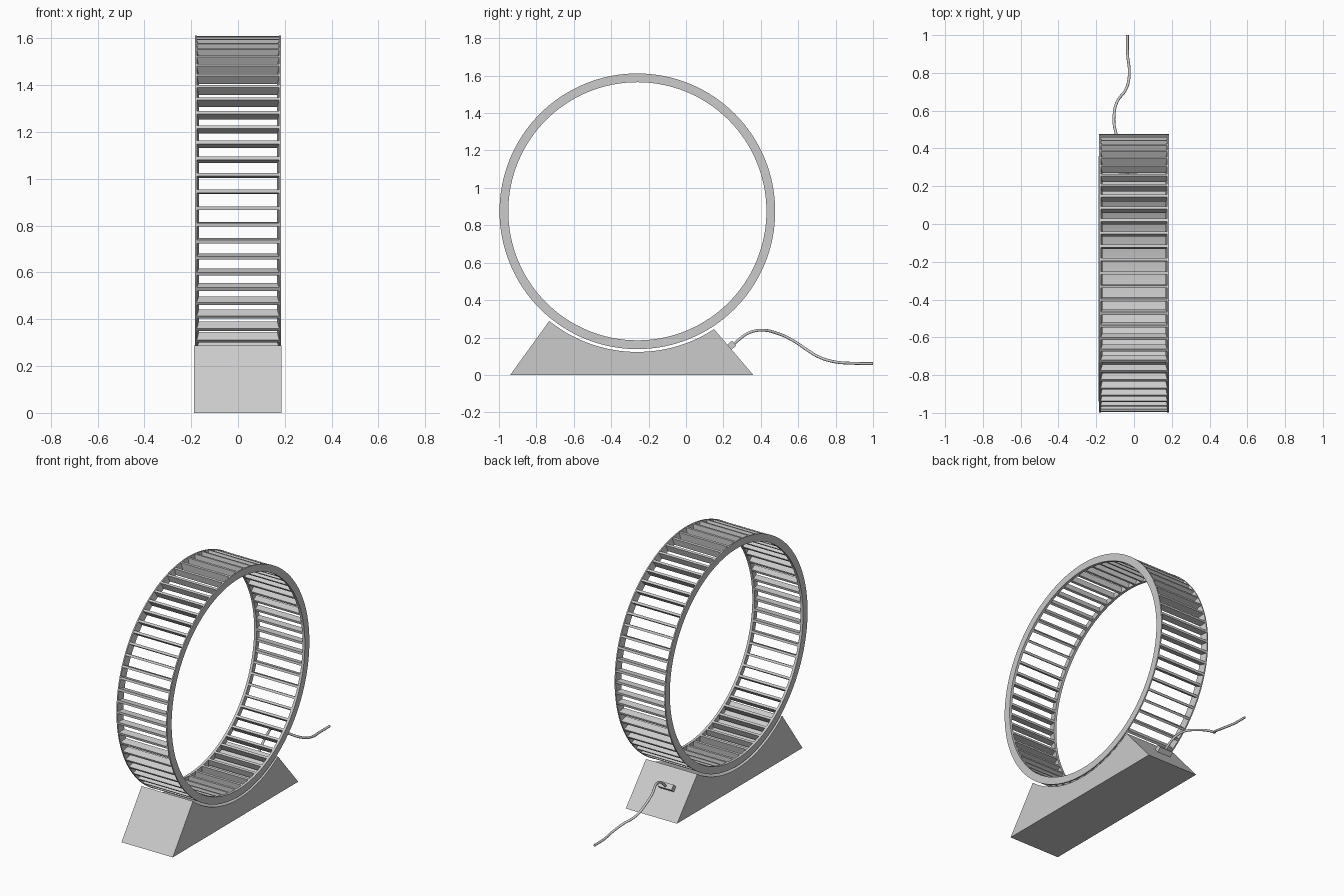
import bpy, bmesh
from math import sin, cos, atan2, pi, radians, tau
from mathutils import Matrix, Vector

if "Cube" in bpy.data.objects:
    bpy.data.objects.remove(bpy.data.objects["Cube"])

CY, CZ = -0.26, 0.875          # wheel centre in the side view
R_OUT, R_IN = 0.737, 0.69
HALF_W = 0.184
SLATS = 64


def finish(name, bm, smooth=False):
    bmesh.ops.recalc_face_normals(bm, faces=bm.faces[:])
    mesh = bpy.data.meshes.new(name)
    bm.to_mesh(mesh)
    bm.free()
    ob = bpy.data.objects.new(name, mesh)
    bpy.context.collection.objects.link(ob)
    if smooth:
        bpy.context.view_layer.objects.active = ob
        ob.select_set(True)
        bpy.ops.object.shade_smooth_by_angle(angle=radians(30))
        ob.select_set(False)
    return ob


def add_box(bm, size, matrix):
    bmesh.ops.create_cube(bm, size=1, matrix=matrix @ Matrix.Diagonal((*size, 1)))


def rim(name, side, segs=128):
    # Tapered cross-section (x, radius) turned round the wheel axis
    section = [(HALF_W, R_OUT), (HALF_W, R_IN), (HALF_W - 0.017, R_IN), (HALF_W - 0.008, R_OUT)]
    bm = bmesh.new()
    rings = []
    for i in range(segs):
        a = tau * i / segs
        rings.append([bm.verts.new((side * x, CY + r * cos(a), CZ + r * sin(a))) for x, r in section])
    for i in range(segs):
        a, b = rings[i], rings[(i + 1) % segs]
        for j in range(4):
            k = (j + 1) % 4
            bm.faces.new((a[j], a[k], b[k], b[j]))
    finish(name, bm, True)


# Wheel rims
rim("right_rim", 1)
rim("left_rim", -1)

# Radial slats between the rims
bm = bmesh.new()
depth = R_OUT - R_IN - 0.003
for i in range(SLATS):
    m = (Matrix.Translation((0, CY, CZ)) @ Matrix.Rotation(tau * i / SLATS, 4, 'X')
         @ Matrix.Translation((0, (R_OUT + R_IN) / 2, 0)))
    add_box(bm, (2 * HALF_W - 0.014, depth, 0.015), m)
finish("wheel_slats", bm)

# Cradle base: side profile with a concave top, extruded across x
R_BASE = 0.752
a0 = atan2(0.245 - CZ, 0.15 - CY)
a1 = atan2(0.29 - CZ, -0.73 - CY)
profile = [(-0.94, 0), (0.36, 0)]
for i in range(33):
    a = a0 + (a1 - a0) * i / 32
    profile.append((CY + R_BASE * cos(a), CZ + R_BASE * sin(a)))
bm = bmesh.new()
face = bm.faces.new([bm.verts.new((-0.187, y, z)) for y, z in profile])
ext = bmesh.ops.extrude_face_region(bm, geom=[face])
bmesh.ops.translate(bm, vec=(0.372, 0, 0),
                    verts=[v for v in ext["geom"] if isinstance(v, bmesh.types.BMVert)])
finish("cradle_base", bm, True)

# Plug on the rear slope
bm = bmesh.new()
add_box(bm, (0.1, 0.035, 0.04),
        Matrix.Translation((-0.032, 0.242, 0.157)) @ Matrix.Rotation(radians(-49.4), 4, 'X'))
finish("plug", bm)

# Power cable
path = [(-0.032, 0.25, 0.16), (-0.035, 0.28, 0.186), (-0.043, 0.33, 0.222), (-0.062, 0.4, 0.239),
        (-0.098, 0.49, 0.222), (-0.106, 0.57, 0.185), (-0.088, 0.65, 0.132), (-0.042, 0.715, 0.094),
        (-0.025, 0.79, 0.071), (-0.034, 0.9, 0.062), (-0.035, 1.0, 0.061)]
curve = bpy.data.curves.new("power_cable", 'CURVE')
curve.dimensions = '3D'
curve.bevel_depth = 0.0075
curve.bevel_resolution = 3
curve.use_fill_caps = True
spline = curve.splines.new('BEZIER')
spline.bezier_points.add(len(path) - 1)
for p, co in zip(spline.bezier_points, path):
    p.co = co
    p.handle_left_type = p.handle_right_type = 'AUTO'
cable = bpy.data.objects.new("power_cable", curve)
bpy.context.collection.objects.link(cable)
